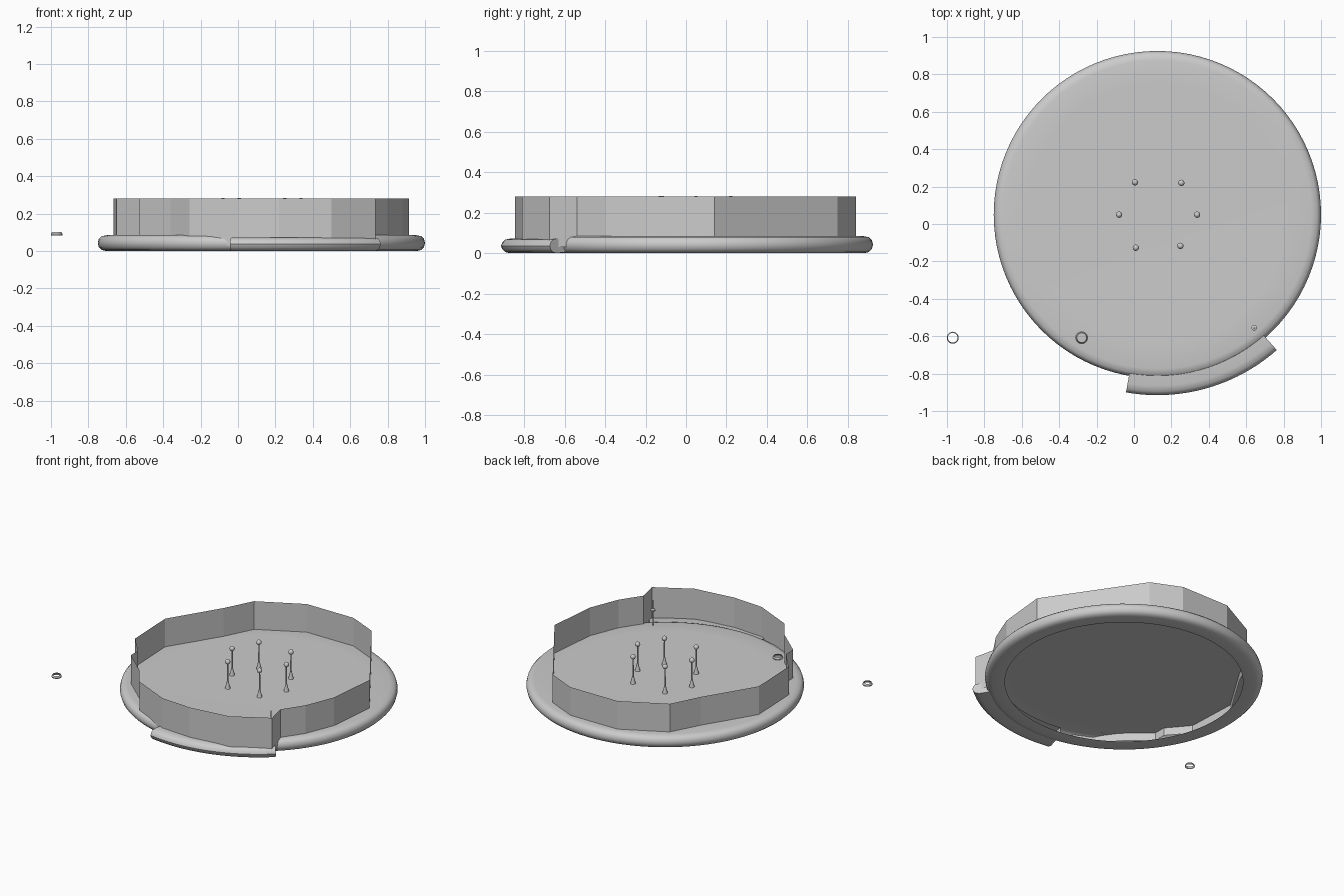
import bpy, bmesh
from math import cos, sin, pi, radians

if "Cube" in bpy.data.objects:
    bpy.data.objects.remove(bpy.data.objects["Cube"])

CX, CY = 0.125, 0.05      # centre of the round tray
FLOOR = 0.083


def finish(name, bm, smooth=True, merge=True):
    if merge:
        bmesh.ops.remove_doubles(bm, verts=bm.verts, dist=1e-5)
    bmesh.ops.recalc_face_normals(bm, faces=bm.faces)
    me = bpy.data.meshes.new(name)
    bm.to_mesh(me)
    bm.free()
    ob = bpy.data.objects.new(name, me)
    bpy.context.collection.objects.link(ob)
    if smooth:
        bpy.ops.object.select_all(action='DESELECT')
        ob.select_set(True)
        bpy.context.view_layer.objects.active = ob
        bpy.ops.object.shade_smooth_by_angle(angle=radians(35))
    return ob


def sweep(bm, profile, centre, a0=0.0, a1=2 * pi, n=96, cap=False):
    """Turn an (r, z) profile around a vertical axis."""
    rings = []
    for i in range(n + 1):
        a = a0 + (a1 - a0) * i / n
        rings.append([bm.verts.new((centre[0] + r * cos(a), centre[1] + r * sin(a), z))
                      for r, z in profile])
    for A, B in zip(rings, rings[1:]):
        for j in range(len(profile) - 1):
            bm.faces.new((A[j], B[j], B[j + 1], A[j + 1]))
    if cap:
        bm.faces.new(rings[0])
        bm.faces.new(rings[-1])


def turned(name, profile, centre, n):
    bm = bmesh.new()
    sweep(bm, profile, centre, n=n)
    return finish(name, bm)


def rim(r, top):
    """Rounded outer edge, from underside to top."""
    return [(r - 0.045, 0.0), (r - 0.02, 0.006), (r - 0.006, 0.02), (r, top * 0.5),
            (r - 0.006, top - 0.02), (r - 0.02, top - 0.006), (r - 0.05, top)]


# round tray: underside ring, rounded rim and thin floor
bm = bmesh.new()
sweep(bm, [(0.75, 0.004)] + rim(0.875, FLOOR + 0.002) + [(0.7, FLOOR)], (CX, CY))
bmesh.ops.remove_doubles(bm, verts=bm.verts, dist=1e-5)
inner = [e for e in bm.edges if e.is_boundary and e.verts[0].co.z > 0.05]
bmesh.ops.contextual_create(bm, geom=inner)
finish("tray", bm)

# raised front lip that projects past the tray
bm = bmesh.new()
sweep(bm, [(0.80, 0.012)] + rim(0.965, 0.073) + [(0.80, 0.073)], (CX, CY),
      radians(-100), radians(-48.6), 24, cap=True)
finish("front_lip", bm)

# thin faceted wall
outline = [(-0.06, 0.84), (-0.355, 0.685), (-0.455, 0.49), (-0.665, 0.15),
           (-0.65, -0.20), (-0.53, -0.34), (-0.53, -0.42), (-0.36, -0.57),
           (-0.26, -0.71), (0.0, -0.83), (0.22, -0.845), (0.50, -0.81),
           (0.735, -0.675), (0.705, -0.54), (0.80, -0.40), (0.88, -0.20),
           (0.913, 0.14), (0.50, 0.75), (0.30, 0.84)]
bm = bmesh.new()
low = [bm.verts.new((x, y, 0.03)) for x, y in outline]
high = [bm.verts.new((x, y, 0.28)) for x, y in outline]
for i in range(len(outline)):
    k = i - 1
    bm.faces.new((low[k], low[i], high[i], high[k]))
finish("wall", bm, smooth=False)

# six pins: conical foot, thin rod, ball head
ball = [(0.017 * sin(pi * i / 8), 0.267 - 0.017 * cos(pi * i / 8)) for i in range(1, 9)]
pin = [(0, FLOOR), (0.017, FLOOR), (0.015, 0.092), (0.005, 0.135), (0.004, 0.252)] + ball
for i, p in enumerate([(0.005, 0.223), (0.253, 0.22), (0.337, 0.05),
                       (0.248, -0.117), (0.01, -0.127), (-0.08, 0.05)]):
    turned(f"pin_{i + 1}", pin, p, 12)

# single post near the front notch
turned("corner_post", [(0, FLOOR), (0.004, FLOOR), (0.004, 0.182), (0.015, 0.186),
                       (0.015, 0.196), (0.004, 0.20), (0.004, 0.26), (0, 0.26)],
       (0.643, -0.555), 12)

# two small open cups
cup = [(0.031, 0.084), (0.032, 0.09), (0.026, 0.101)]
for name, p in (("outer_cup", (-0.969, -0.608)), ("inner_cup", (-0.28, -0.608))):
    turned(name, cup, p, 24)
